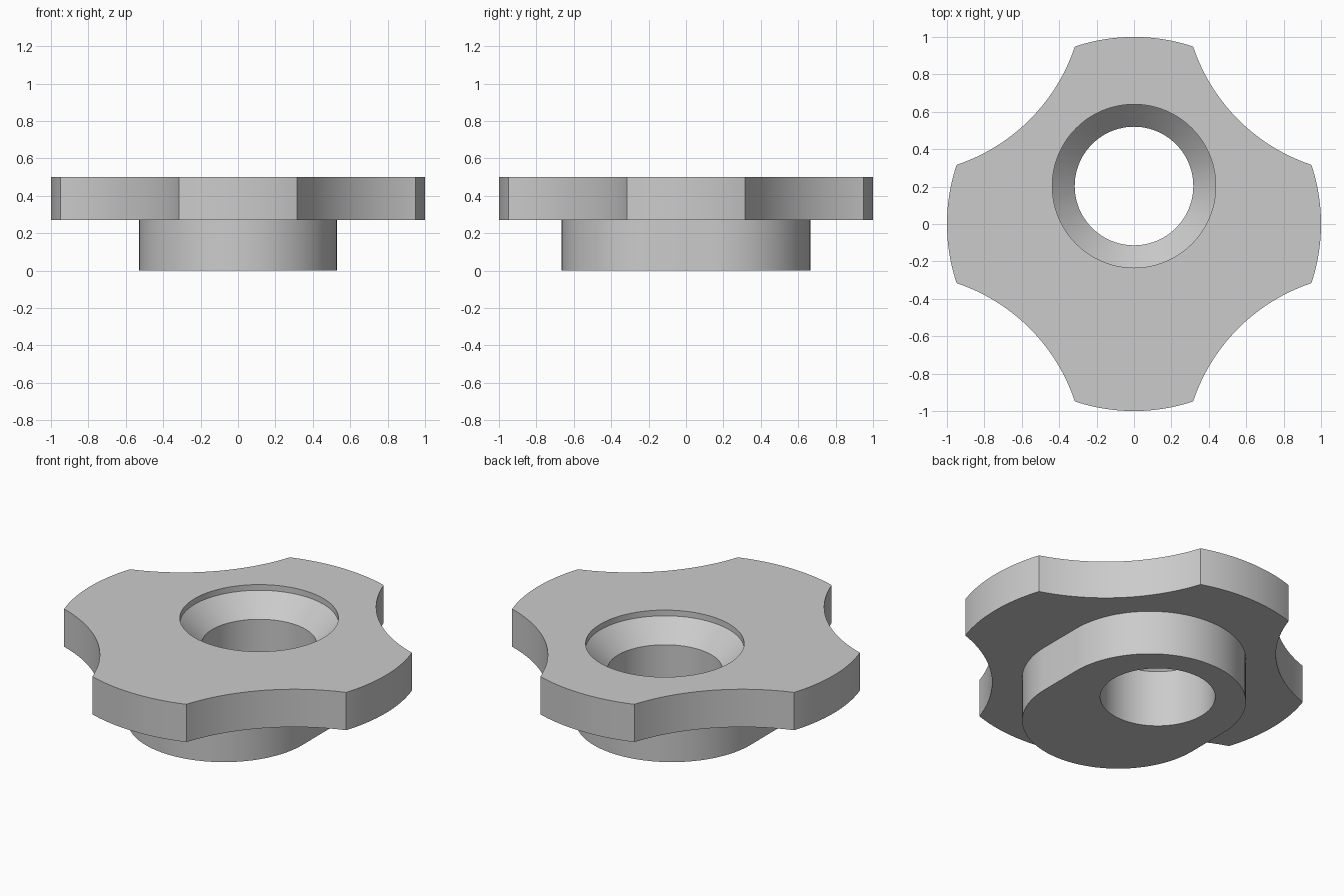
import bpy
import bmesh
from math import sin, cos, atan2, radians, pi, sqrt

cube = bpy.data.objects.get("Cube")
if cube:
    bpy.data.objects.remove(cube, do_unlink=True)

TOP, STEP = 0.5, 0.27          # plate top, underside of plate
HOLE_Y, HOLE_R, SINK_R = 0.203, 0.317, 0.437

grey = bpy.data.materials.new("plain grey")
grey.use_nodes = True
colour = (0.6, 0.6, 0.6, 1)
grey.diffuse_color = colour
grey.node_tree.nodes["Principled BSDF"].inputs["Base Color"].default_value = colour


def arc(cx, cy, r, start, end, steps):
    """Points along an arc, both ends included."""
    return [(cx + r * cos(start + (end - start) * i / steps),
             cy + r * sin(start + (end - start) * i / steps))
            for i in range(steps + 1)]


def make_object(name, bm):
    bmesh.ops.remove_doubles(bm, verts=bm.verts, dist=0.0001)
    bmesh.ops.recalc_face_normals(bm, faces=bm.faces)
    mesh = bpy.data.meshes.new(name)
    bm.to_mesh(mesh)
    bm.free()
    mesh.materials.append(grey)
    obj = bpy.data.objects.new(name, mesh)
    bpy.context.collection.objects.link(obj)
    return obj


def extrude_outline(name, points, low, high):
    bm = bmesh.new()
    face = bm.faces.new([bm.verts.new((x, y, low)) for x, y in points])
    result = bmesh.ops.extrude_face_region(bm, geom=[face], use_keep_orig=True)
    raised = [v for v in result["geom"] if isinstance(v, bmesh.types.BMVert)]
    bmesh.ops.translate(bm, verts=raised, vec=(0, 0, high - low))
    return make_object(name, bm)


# Four-lobed plate: rounded tips joined by concave scallops
half = atan2(1, 3)
sweep = pi / 4 - half
scallop_centre = 2 * cos(sweep)
outline = []
for k in range(4):
    turn = k * pi / 2
    outline += arc(0, 0, 1, turn - half, turn + half, 20)[:-1]
    diag = turn + pi / 4
    outline += arc(scallop_centre * cos(diag), scallop_centre * sin(diag), 1,
                   diag + pi + sweep, diag + pi - sweep, 28)[:-1]
plate = extrude_outline("lobed_plate", outline, STEP, TOP)

# Rounded slot-shaped boss under the plate
boss_outline = arc(0, 0.135, 0.53, 0, pi, 48) + arc(0, -0.135, 0.53, pi, 2 * pi, 48)
boss = extrude_outline("oblong_boss", boss_outline, 0, STEP)

# Revolved cutter: through hole, cone and short straight rim
profile = [(0, -0.1), (HOLE_R, -0.1), (HOLE_R, 0.345), (SINK_R, 0.465),
           (SINK_R, 0.6), (0, 0.6)]
bm = bmesh.new()
verts = [bm.verts.new((r, HOLE_Y, z)) for r, z in profile]
edges = [bm.edges.new(pair) for pair in zip(verts, verts[1:])]
bmesh.ops.spin(bm, geom=verts + edges, cent=(0, HOLE_Y, 0), axis=(0, 0, 1),
               angle=2 * pi, steps=96, use_merge=True)
cutter = make_object("hole_cutter", bm)
cutter.hide_render = True

# Cut the hole through both parts, then discard the cutter
for part in (plate, boss):
    cut = part.modifiers.new("hole", 'BOOLEAN')
    cut.operation = 'DIFFERENCE'
    cut.solver = 'EXACT'
    cut.object = cutter
bpy.context.view_layer.update()
graph = bpy.context.evaluated_depsgraph_get()
cut_meshes = [bpy.data.meshes.new_from_object(p.evaluated_get(graph)) for p in (plate, boss)]
for part, mesh in zip((plate, boss), cut_meshes):
    part.modifiers.clear()
    part.data = mesh
bpy.data.objects.remove(cutter, do_unlink=True)

# Smooth curved walls, crisp edges
bpy.ops.object.select_all(action='DESELECT')
for part in (plate, boss):
    part.select_set(True)
bpy.context.view_layer.objects.active = plate
bpy.ops.object.shade_smooth_by_angle(angle=radians(30))
